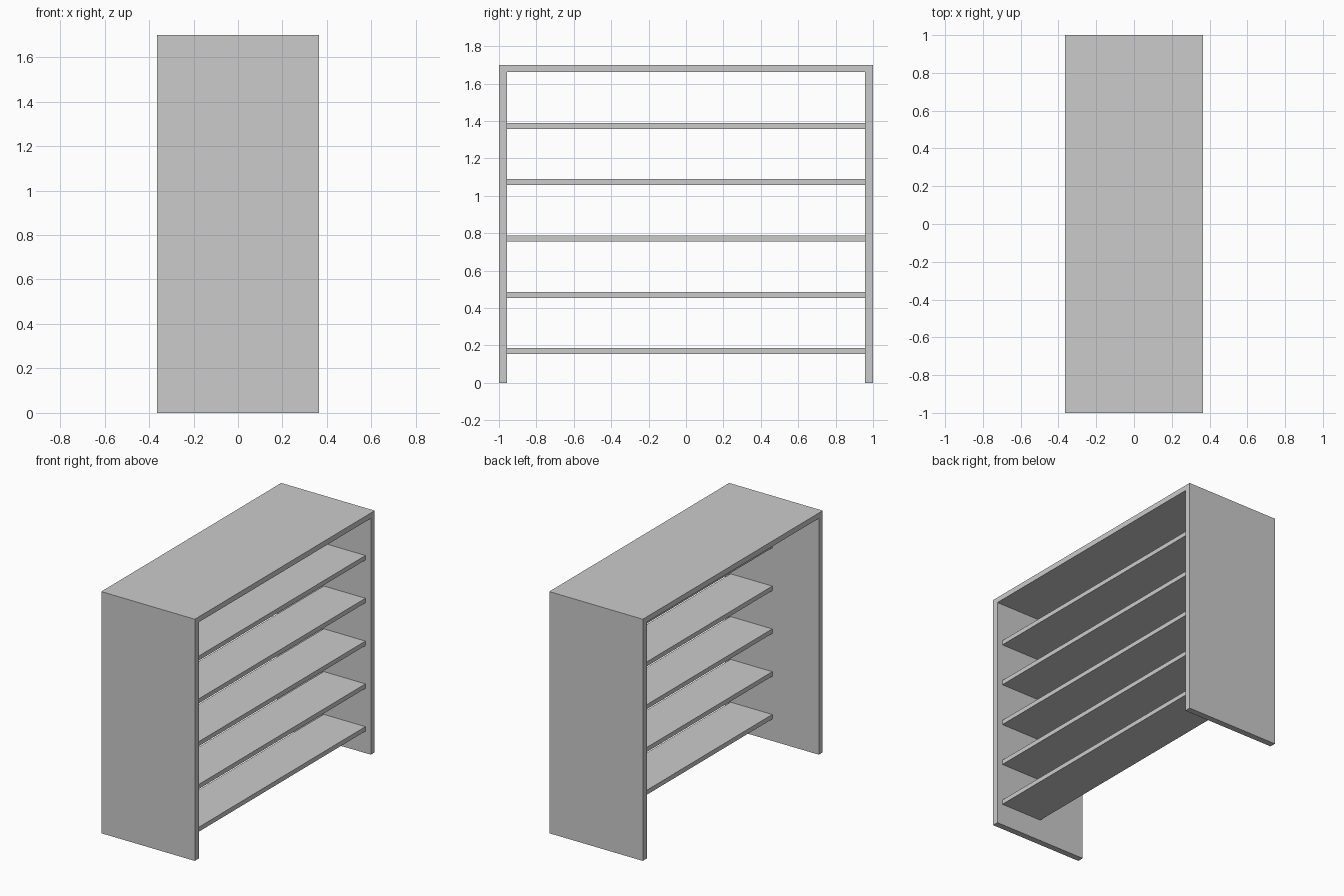
import bpy, bmesh
from mathutils import Vector

if "Cube" in bpy.data.objects:
    bpy.data.objects.remove(bpy.data.objects["Cube"])

HALF_X, TOP_Z = 0.364, 1.70
SIDE_T, TOP_T = 0.044, 0.038


def extrude_profile(name, profile, x0, x1):
    """Extrude a y/z outline along x into a closed solid."""
    bm = bmesh.new()
    face = bm.faces.new([bm.verts.new((x0, y, z)) for y, z in profile])
    geo = bmesh.ops.extrude_face_region(bm, geom=[face])["geom"]
    verts = [g for g in geo if isinstance(g, bmesh.types.BMVert)]
    bmesh.ops.translate(bm, verts=verts, vec=Vector((x1 - x0, 0, 0)))
    bmesh.ops.recalc_face_normals(bm, faces=bm.faces)
    mesh = bpy.data.meshes.new(name)
    bm.to_mesh(mesh)
    bm.free()
    obj = bpy.data.objects.new(name, mesh)
    bpy.context.collection.objects.link(obj)
    return obj


# Outer frame: two side panels joined by the top
inner_y, inner_z = 1 - SIDE_T, TOP_Z - TOP_T
extrude_profile("outer_frame", [
    (-1, 0), (-inner_y, 0), (-inner_y, inner_z), (inner_y, inner_z),
    (inner_y, 0), (1, 0), (1, TOP_Z), (-1, TOP_Z)], -HALF_X, HALF_X)

# Five half-depth shelves, set slightly back from the open +x side
for i in range(5):
    z0 = 0.154 + 0.301 * i
    z1 = z0 + 0.032
    extrude_profile(f"shelf_{i + 1}", [
        (-inner_y, z0), (inner_y, z0), (inner_y, z1), (-inner_y, z1)],
        -0.002, 0.322)
